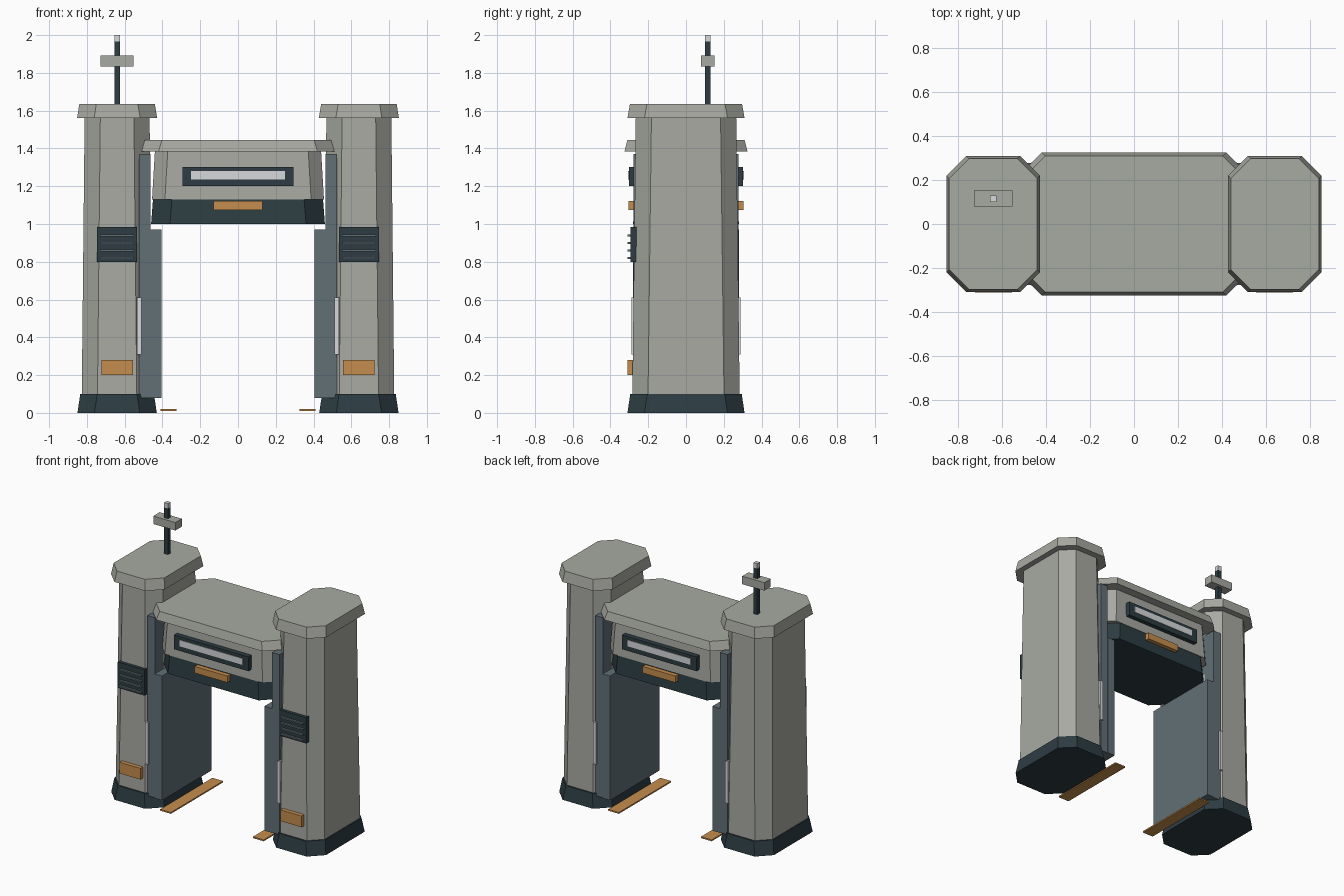
import bpy, bmesh

cube = bpy.data.objects.get("Cube")
if cube:
    bpy.data.objects.remove(cube, do_unlink=True)


def material(name, rgb):
    m = bpy.data.materials.new(name)
    m.use_nodes = True
    colour = (*rgb, 1.0)
    m.diffuse_color = colour
    m.node_tree.nodes["Principled BSDF"].inputs["Base Color"].default_value = colour
    return m


concrete = material("warm grey concrete", (0.39, 0.40, 0.36))
dark = material("dark slate", (0.026, 0.046, 0.055))
steel = material("blue grey steel", (0.122, 0.162, 0.181))
amber = material("amber", (0.56, 0.265, 0.075))
light = material("pale light", (0.68, 0.69, 0.70))


def finish(name, bm, mat):
    bmesh.ops.recalc_face_normals(bm, faces=bm.faces)
    mesh = bpy.data.meshes.new(name)
    bm.to_mesh(mesh)
    bm.free()
    mesh.materials.append(mat)
    obj = bpy.data.objects.new(name, mesh)
    bpy.context.collection.objects.link(obj)
    return obj


def box(name, x, y, z, mat):
    """Box from (min, max) pairs on each axis."""
    bm = bmesh.new()
    bmesh.ops.create_cube(bm, size=1)
    for v in bm.verts:
        for i, (a, b) in enumerate((x, y, z)):
            v.co[i] = a if v.co[i] < 0 else b
    return finish(name, bm, mat)


def chamfered(name, cx, z, low, high, cut, mat):
    """Tapered block with cut corners; low and high are half sizes."""
    bm = bmesh.new()
    rings = []
    for height, (w, d) in zip(z, (low, high)):
        points = [(w, cut - d), (w, d - cut), (w - cut, d), (cut - w, d),
                  (-w, d - cut), (-w, cut - d), (cut - w, -d), (w - cut, -d)]
        rings.append([bm.verts.new((cx + px, py, height)) for px, py in points])
    bottom, top = rings
    bm.faces.new(bottom)
    bm.faces.new(top)
    for i in range(8):
        j = (i + 1) % 8
        bm.faces.new((bottom[i], bottom[j], top[j], top[i]))
    return finish(name, bm, mat)


def span(side, a, b):
    return tuple(sorted((side * a, side * b)))


# Towers, built once for each side
for label, s in (("left", 1), ("right", -1)):
    cx = 0.64 * s
    chamfered(label + "_tower_base", cx, (0, 0.10), (0.21, 0.31), (0.195, 0.295), 0.09, dark)
    chamfered(label + "_tower_body", cx, (0.10, 1.56), (0.187, 0.284), (0.172, 0.266), 0.083, concrete)
    chamfered(label + "_tower_cap", cx, (1.56, 1.635), (0.212, 0.31), (0.2, 0.297), 0.09, concrete)

    # Door rail and sliding door leaf on the inner side
    box(label + "_door_rail", span(s, 0.463, 0.523), (-0.277, 0.277), (0.08, 1.37), steel)
    box(label + "_door_leaf", span(s, 0.405, 0.465), (-0.281, 0.281), (0.08, 0.97), steel)
    box(label + "_floor_strip", span(s, 0.325, 0.41), (-0.295, 0.295), (0.01, 0.02), amber)

    # Light strips at the front and back corners
    for end, f in (("front", -1), ("back", 1)):
        box(f"{label}_{end}_light_strip", span(s, 0.512, 0.535), span(f, 0.26, 0.289),
            (0.31, 0.61), light)

    # Front vent with slats, and the amber plate below
    box(label + "_vent", span(s, 0.535, 0.747), (-0.295, -0.26), (0.80, 0.985), dark)
    for i in range(4):
        z = 0.82 + 0.04 * i
        box(f"{label}_vent_slat_{i + 1}", span(s, 0.55, 0.73), (-0.31, -0.29),
            (z - 0.005, z + 0.005), steel)
    box(label + "_amber_plate", span(s, 0.555, 0.722), (-0.311, -0.27), (0.20, 0.28), amber)

# Overhead beam
chamfered("beam_skirt", 0, (1.0, 1.13), (0.46, 0.28), (0.45, 0.272), 0.1, dark)
chamfered("beam_body", 0, (1.13, 1.385), (0.455, 0.275), (0.44, 0.263), 0.068, concrete)
chamfered("beam_cap", 0, (1.385, 1.445), (0.51, 0.325), (0.493, 0.31), 0.09, concrete)

# Display and amber marker on both beam faces
for end, f in (("front", -1), ("back", 1)):
    box(end + "_display_frame", (-0.295, 0.295), span(f, 0.25, 0.303), (1.20, 1.302), dark)
    box(end + "_display_panel", (-0.25, 0.25), span(f, 0.30, 0.307), (1.235, 1.28), light)
    box(end + "_beam_marker", (-0.13, 0.13), span(f, 0.25, 0.305), (1.075, 1.122), amber)

# Antenna on the right tower
box("antenna_mast", (-0.655, -0.625), (0.1, 0.13), (1.63, 1.965), dark)
box("antenna_tip", (-0.655, -0.625), (0.1, 0.13), (1.965, 2.0), light)
box("antenna_crossbar", (-0.727, -0.552), (0.08, 0.152), (1.835, 1.892), concrete)
